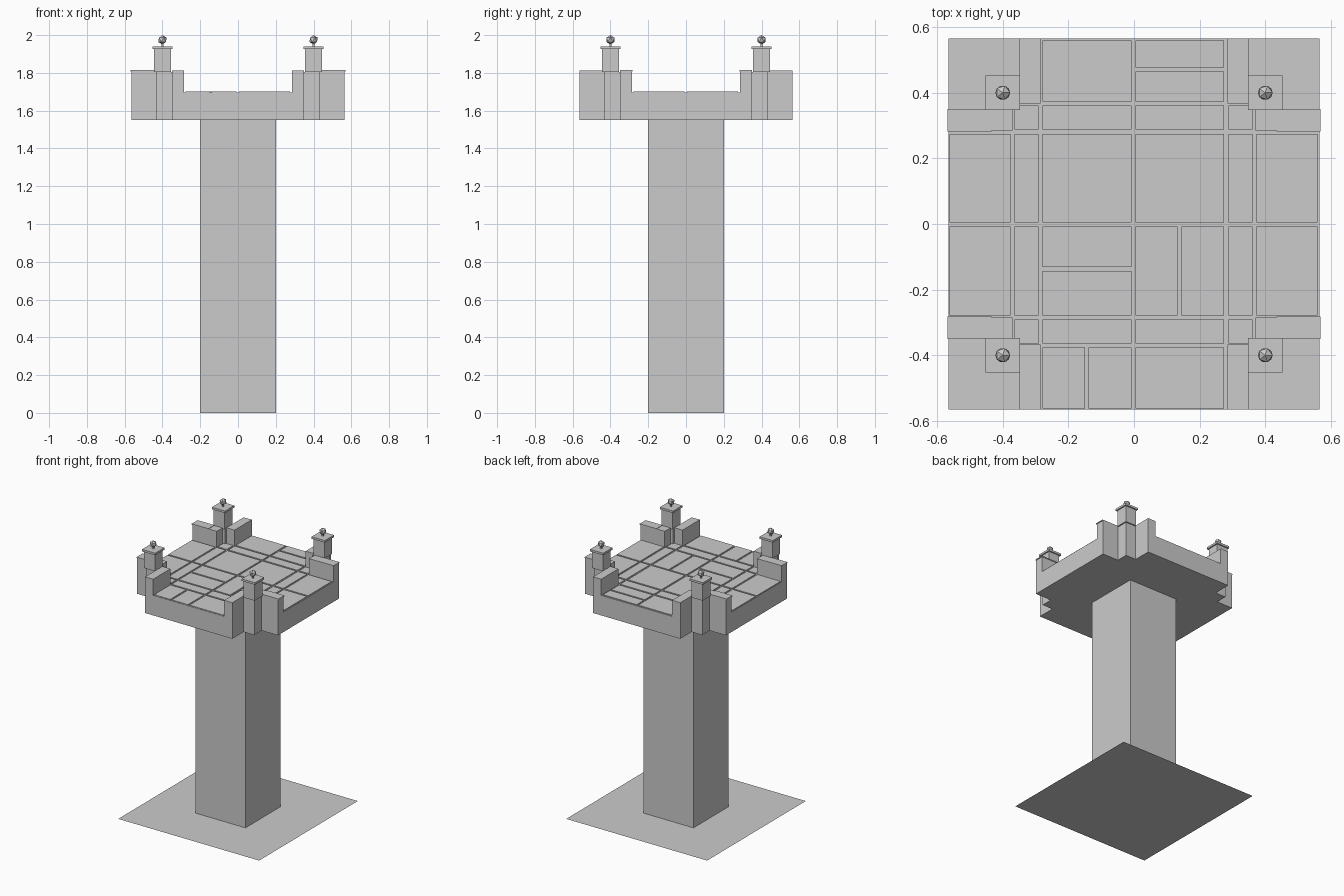
import bpy
import bmesh
from mathutils import Matrix, Vector

cube = bpy.data.objects.get("Cube")
if cube:
    bpy.data.objects.remove(cube, do_unlink=True)

stone = bpy.data.materials.new("grey_stone")
stone.use_nodes = True
COLOUR = (0.6, 0.6, 0.6, 1.0)
stone.diffuse_color = COLOUR
stone.node_tree.nodes["Principled BSDF"].inputs["Base Color"].default_value = COLOUR


def finish(name, bm):
    mesh = bpy.data.meshes.new(name)
    bm.to_mesh(mesh)
    bm.free()
    mesh.materials.append(stone)
    obj = bpy.data.objects.new(name, mesh)
    bpy.context.collection.objects.link(obj)
    return obj


def add_box(bm, x0, x1, y0, y1, z0, z1):
    size = Vector((abs(x1 - x0), abs(y1 - y0), z1 - z0))
    centre = Vector(((x0 + x1) / 2, (y0 + y1) / 2, (z0 + z1) / 2))
    bmesh.ops.create_cube(bm, size=1,
                          matrix=Matrix.Translation(centre) @ Matrix.Diagonal(size.to_4d()))


def box(name, *bounds):
    bm = bmesh.new()
    add_box(bm, *bounds)
    return finish(name, bm)


EDGE, WALL_IN, WALL_OUT, POST_OUT = 0.565, 0.285, 0.35, 0.435
UNDER, FLOOR, WALL_TOP = 1.55, 1.695, 1.812

# Ground sheet and square column
bm = bmesh.new()
bmesh.ops.create_grid(bm, x_segments=1, y_segments=1, size=EDGE)
finish("ground_sheet", bm)
box("column", -0.2, 0.2, -0.2, 0.2, 0, UNDER)

# Platform slab with stepped corners, from one corner profile turned four times
corner = [(EDGE, WALL_OUT), (POST_OUT, WALL_OUT), (POST_OUT, POST_OUT),
          (WALL_OUT, POST_OUT), (WALL_OUT, EDGE)]
bm = bmesh.new()
outline = []
for turn in range(4):
    for x, y in corner:
        outline.append(bm.verts.new((x, y, UNDER)))
    corner = [(-y, x) for x, y in corner]
face = bm.faces.new(outline)
top = bmesh.ops.extrude_face_region(bm, geom=[face])["geom"]
bmesh.ops.translate(bm, vec=(0, 0, FLOOR - UNDER),
                    verts=[v for v in top if isinstance(v, bmesh.types.BMVert)])
bmesh.ops.recalc_face_normals(bm, faces=bm.faces)
finish("platform", bm)

# Raised paving: column and row spans, with some slabs split in two
spans = [(-0.562, -0.376), (-0.364, -0.291), (-0.279, -0.008),
         (0.004, 0.275), (0.288, 0.361), (0.373, 0.559)]
JOINT = 0.006
split_x = {(2, 0): -0.144, (3, 2): 0.138}
split_y = {(2, 2): -0.137, (3, 5): 0.471}
bm = bmesh.new()
for i, (x0, x1) in enumerate(spans):
    for j, (y0, y1) in enumerate(spans):
        # Corners are open, and only the middle spans reach the outer edges
        if (i in (0, 5) and j not in (2, 3)) or (j in (0, 5) and i not in (2, 3)):
            continue
        xs, ys = [(x0, x1)], [(y0, y1)]
        if (i, j) in split_x:
            cut = split_x[i, j]
            xs = [(x0, cut - JOINT), (cut + JOINT, x1)]
        if (i, j) in split_y:
            cut = split_y[i, j]
            ys = [(y0, cut - JOINT), (cut + JOINT, y1)]
        for a, b in xs:
            for c, d in ys:
                add_box(bm, a, b, c, d, FLOOR - 0.01, FLOOR + 0.006)
finish("paving_slabs", bm)

# Corner parapets, posts, caps and ball finials
POST = 0.4
for sx, side in ((1, "left"), (-1, "right")):
    for sy, end in ((-1, "front"), (1, "back")):
        tag = f"{end}_{side}"
        cx, cy = sx * POST, sy * POST
        box(f"end_parapet_{tag}", sx * WALL_IN, sx * WALL_OUT,
            sy * 0.367, sy * EDGE, UNDER, WALL_TOP)
        box(f"side_parapet_{tag}", sx * 0.37, sx * EDGE,
            sy * WALL_IN, sy * WALL_OUT, UNDER, WALL_TOP)
        box(f"coping_{tag}", sx * POST_OUT, sx * (EDGE + 0.004),
            sy * (WALL_IN - 0.003), sy * WALL_OUT, WALL_TOP - 0.004, WALL_TOP + 0.003)
        box(f"post_base_{tag}", sx * WALL_OUT, sx * POST_OUT,
            sy * WALL_OUT, sy * POST_OUT, UNDER, 1.805)
        for part, half, low, high in (("post", 0.044, 1.805, 1.926),
                                      ("post_cap", 0.053, 1.926, 1.941),
                                      ("finial_stem", 0.005, 1.941, 1.96)):
            box(f"{part}_{tag}", cx - half, cx + half, cy - half, cy + half, low, high)
        bm = bmesh.new()
        bmesh.ops.create_icosphere(bm, subdivisions=1, radius=0.025,
                                   matrix=Matrix.Translation((cx, cy, 1.975)))
        finish(f"finial_{tag}", bm)
